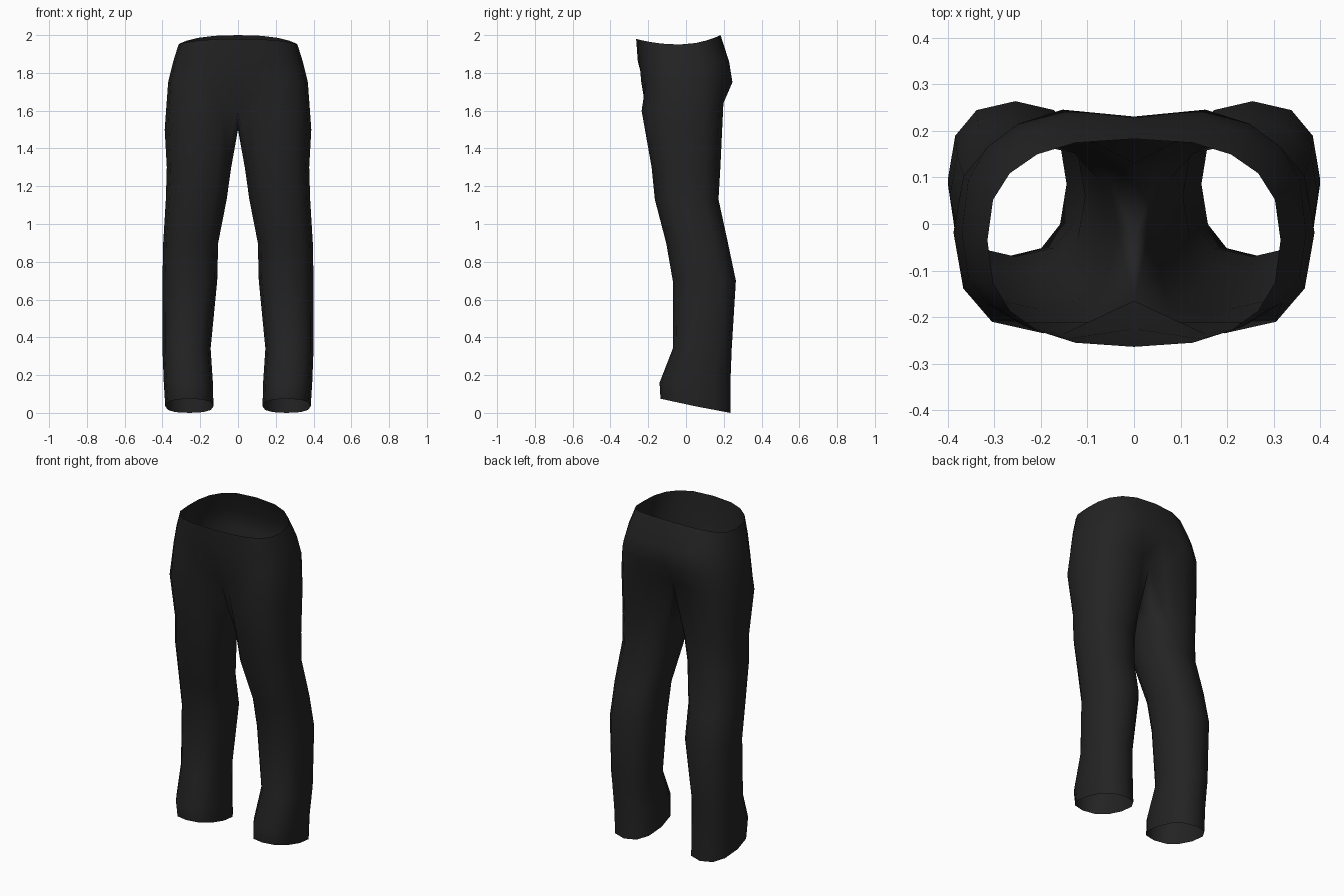
import bpy, bmesh
from math import sin, cos, radians

if "Cube" in bpy.data.objects:
    bpy.data.objects.remove(bpy.data.objects["Cube"])

N = 12  # sides of each trouser leg


def spow(v, e):
    return abs(v) ** e * (1 if v >= 0 else -1)


def leg_ring(z, xi, xo, yf, yb, zf=0.0, zb=0.0):
    """Closed ring: starts on the inner side, runs front, outside, back."""
    cx, cy, rx, ry = (xi + xo) / 2, (yf + yb) / 2, (xo - xi) / 2, (yb - yf) / 2
    pts = []
    for k in range(N):
        a = radians(360 * k / N)
        c, s = spow(cos(a), 0.8), spow(sin(a), 0.85)
        pts.append((cx - rx * c, cy - ry * s, z + (zf * s if s > 0 else -zb * s)))
    return pts


def hip_ring(z, x, yf, yb, cy, e, zf=0.0, zb=0.0, dent_f=0.0, dent_b=0.0):
    """Half ring from front centre to back centre."""
    pts = []
    for k in range(N - 1):
        a = radians(-90 + 180 * k / (N - 2))
        s, c = spow(sin(a), e), abs(cos(a)) ** e
        y = cy + s * ((cy - yf) if s < 0 else (yb - cy))
        px = x * c
        if k == 0:
            px, y = 0, y + dent_f
        if k == N - 2:
            px, y = 0, y - dent_b
        pts.append((px, y, z + (zf if s < 0 else zb) * s * s))
    return pts


# Leg cross-sections from hem to upper thigh
legs = [
    leg_ring(0.035, 0.130, 0.385, -0.135, 0.235, 0.04, -0.035),
    leg_ring(0.16, 0.133, 0.393, -0.140, 0.235),
    leg_ring(0.34, 0.145, 0.400, -0.070, 0.242),
    leg_ring(0.70, 0.110, 0.400, -0.070, 0.264),
    leg_ring(0.90, 0.105, 0.396, -0.105, 0.222),
    leg_ring(1.13, 0.060, 0.382, -0.165, 0.172),
    leg_ring(1.30, 0.036, 0.377, -0.182, 0.182),
]
# Thigh top, whose inner points form the crotch seam
top = leg_ring(1.50, 0.0, 0.388, -0.235, 0.198, 0.10, 0.14)
top[0] = (0, -0.03, 1.50)
top[1] = (0, -0.165, 1.60)
top[-1] = (0, 0.13, 1.60)
legs.append(top)

# Hip cross-sections up to the waist rim
hips = [
    hip_ring(1.75, 0.370, -0.245, 0.256, -0.02, 0.75, dent_f=0.02, dent_b=0.025),
    hip_ring(1.86, 0.343, -0.255, 0.238, -0.03, 0.75, dent_b=0.01),
    hip_ring(1.95, 0.315, -0.264, 0.183, -0.035, 0.78, 0.03, 0.05),
]

bm = bmesh.new()
rows = [[bm.verts.new(p) for p in r] for r in legs]
for a, b in zip(rows, rows[1:]):
    for k in range(N):
        j = (k + 1) % N
        bm.faces.new((a[k], a[j], b[j], b[k]))
half = [rows[-1][1:]] + [[bm.verts.new(p) for p in r] for r in hips]
for a, b in zip(half, half[1:]):
    for k in range(N - 2):
        bm.faces.new((a[k], a[k + 1], b[k + 1], b[k]))

# Mirror to the other leg and weld the centre seam
geom = bm.verts[:] + bm.edges[:] + bm.faces[:]
dup = bmesh.ops.duplicate(bm, geom=geom)["geom"]
for v in [g for g in dup if isinstance(g, bmesh.types.BMVert)]:
    v.co.x *= -1
bmesh.ops.reverse_faces(bm, faces=[g for g in dup if isinstance(g, bmesh.types.BMFace)])
bmesh.ops.remove_doubles(bm, verts=bm.verts[:], dist=0.0005)
for f in bm.faces:
    f.smooth = True

mesh = bpy.data.meshes.new("trousers")
bm.to_mesh(mesh)
bm.free()
trousers = bpy.data.objects.new("trousers", mesh)
bpy.context.collection.objects.link(trousers)

# Dark cloth
cloth = bpy.data.materials.new("black cloth")
cloth.diffuse_color = (0.017, 0.017, 0.017, 1)
cloth.use_nodes = True
cloth.node_tree.nodes["Principled BSDF"].inputs["Base Color"].default_value = cloth.diffuse_color
mesh.materials.append(cloth)
